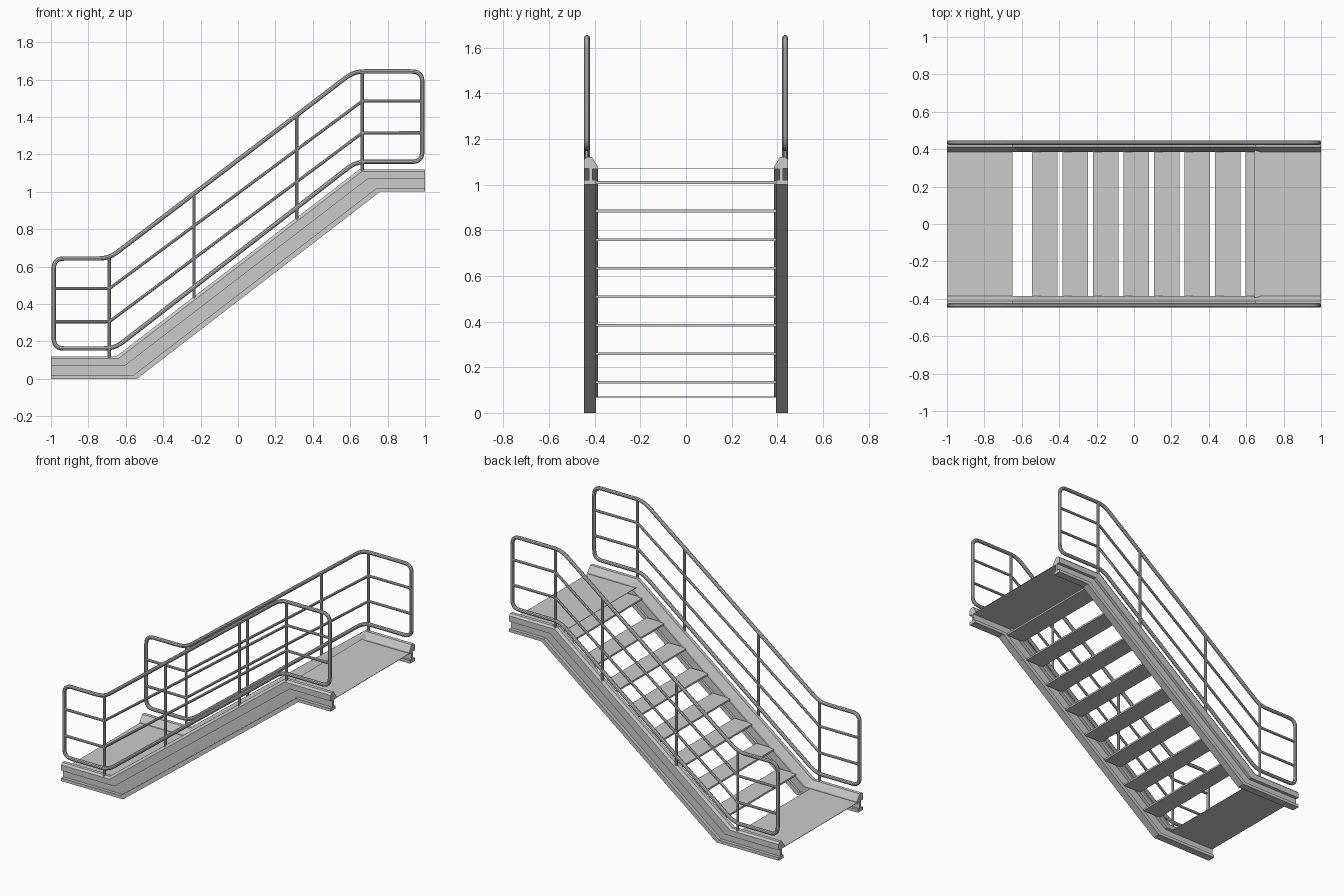
import bpy, bmesh
from mathutils import Vector

if "Cube" in bpy.data.objects:
    bpy.data.objects.remove(bpy.data.objects["Cube"])

steel = bpy.data.materials.new("light_grey_steel")
steel.use_nodes = True
GREY = (0.6, 0.6, 0.6, 1)
steel.diffuse_color = GREY
steel.node_tree.nodes["Principled BSDF"].inputs["Base Color"].default_value = GREY

RISE = 1.0           # height between the two landings
RAIL_Y = 0.434       # centre plane of each handrail


def finish(name, bm):
    bmesh.ops.recalc_face_normals(bm, faces=bm.faces)
    mesh = bpy.data.meshes.new(name)
    bm.to_mesh(mesh)
    bm.free()
    mesh.materials.append(steel)
    obj = bpy.data.objects.new(name, mesh)
    bpy.context.collection.objects.link(obj)
    return obj


def box(name, x0, x1, y, z0, z1):
    bm = bmesh.new()
    bmesh.ops.create_cube(bm, size=1)
    for v in bm.verts:
        v.co = ((x0 + x1) / 2 + v.co.x * (x1 - x0), v.co.y * 2 * y,
                (z0 + z1) / 2 + v.co.z * (z1 - z0))
    return finish(name, bm)


def stringer(name, side):
    # rail-shaped section (distance from centre, height) swept along the flight
    section = [(0.395, 0), (0.447, 0), (0.447, 0.02), (0.425, 0.02),
               (0.425, 0.07), (0.447, 0.07), (0.447, 0.108), (0.435, 0.12),
               (0.412, 0.12), (0.386, 0.08), (0.386, 0.07), (0.41, 0.07),
               (0.41, 0.02), (0.395, 0.02)]
    bm = bmesh.new()
    rings = []
    for x, lean, base in ((-1, 0, 0), (-0.54, 0.92, 0),
                          (0.76, 0.92, RISE), (1, 0, RISE)):
        rings.append([bm.verts.new((x - lean * h, side * y, base + h))
                      for y, h in section])
    n = len(section)
    for a, b in zip(rings, rings[1:]):
        for i in range(n):
            j = (i + 1) % n
            bm.faces.new((a[i], a[j], b[j], b[i]))
    bm.faces.new(rings[0])
    bm.faces.new(rings[-1])
    return finish(name, bm)


def rounded(corners, radius, steps=6):
    # replace each corner of a closed outline by a smooth bend
    points = []
    for i, c in enumerate(corners):
        p = Vector(c)
        before = (Vector(corners[i - 1]) - p).normalized()
        after = (Vector(corners[(i + 1) % len(corners)]) - p).normalized()
        a, b = p + before * radius, p + after * radius
        for k in range(steps + 1):
            t = k / steps
            points.append(a * (1 - t) ** 2 + p * 2 * t * (1 - t) + b * t * t)
    return points


def tube(name, points, y, radius, closed=False):
    curve = bpy.data.curves.new(name, "CURVE")
    curve.dimensions = "3D"
    curve.bevel_depth = radius
    curve.bevel_resolution = 3
    curve.use_fill_caps = not closed
    spline = curve.splines.new("POLY")
    spline.points.add(len(points) - 1)
    for sp, (x, z) in zip(spline.points, points):
        sp.co = (x, y, z, 1)
    spline.use_cyclic_u = closed
    curve.materials.append(steel)
    obj = bpy.data.objects.new(name, curve)
    bpy.context.collection.objects.link(obj)
    bpy.ops.object.select_all(action="DESELECT")
    obj.select_set(True)
    bpy.context.view_layer.objects.active = obj
    bpy.ops.object.convert(target="MESH")
    bpy.ops.object.shade_smooth_by_angle()


# Landings: thin sheets resting under the stringer heads
box("lower_landing", -1, -0.65, 0.41, 0.068, 0.071)
box("upper_landing", 0.645, 1, 0.41, RISE + 0.068, RISE + 0.071)

# Open treads
for i in range(8):
    x, z = -0.545 + 0.163 * i, 0.134 + 0.125 * i
    box(f"tread_{i + 1}", x, x + 0.136, 0.395, z - 0.006, z + 0.006)

# Stringers and handrails, one set on each side
outline = [(-0.985, 0.162), (-0.985, 0.643), (-0.69, 0.643),
           (0.62, 1.643), (0.985, 1.643), (0.985, 1.16),
           (0.63, 1.16), (-0.66, 0.162)]
posts = [(-0.688, 0.11, 0.643), (-0.235, 0.43, 0.987),
         (0.315, 0.85, 1.408), (0.665, 1.11, 1.643)]
for label, side in (("front", -1), ("back", 1)):
    y = side * RAIL_Y
    stringer(f"{label}_stringer", side)
    tube(f"{label}_handrail", rounded(outline, 0.055), y, 0.0125, True)
    for i, (x, low, high) in enumerate(posts):
        tube(f"{label}_post_{i + 1}", [(x, low), (x, high)], y, 0.009)
    for part, low, high in (("lower", 0.305, 1.315), ("upper", 0.482, 1.485)):
        tube(f"{label}_{part}_midrail",
             [(-0.985, low), (-0.688, low), (0.665, high), (0.985, high)],
             y, 0.009)
